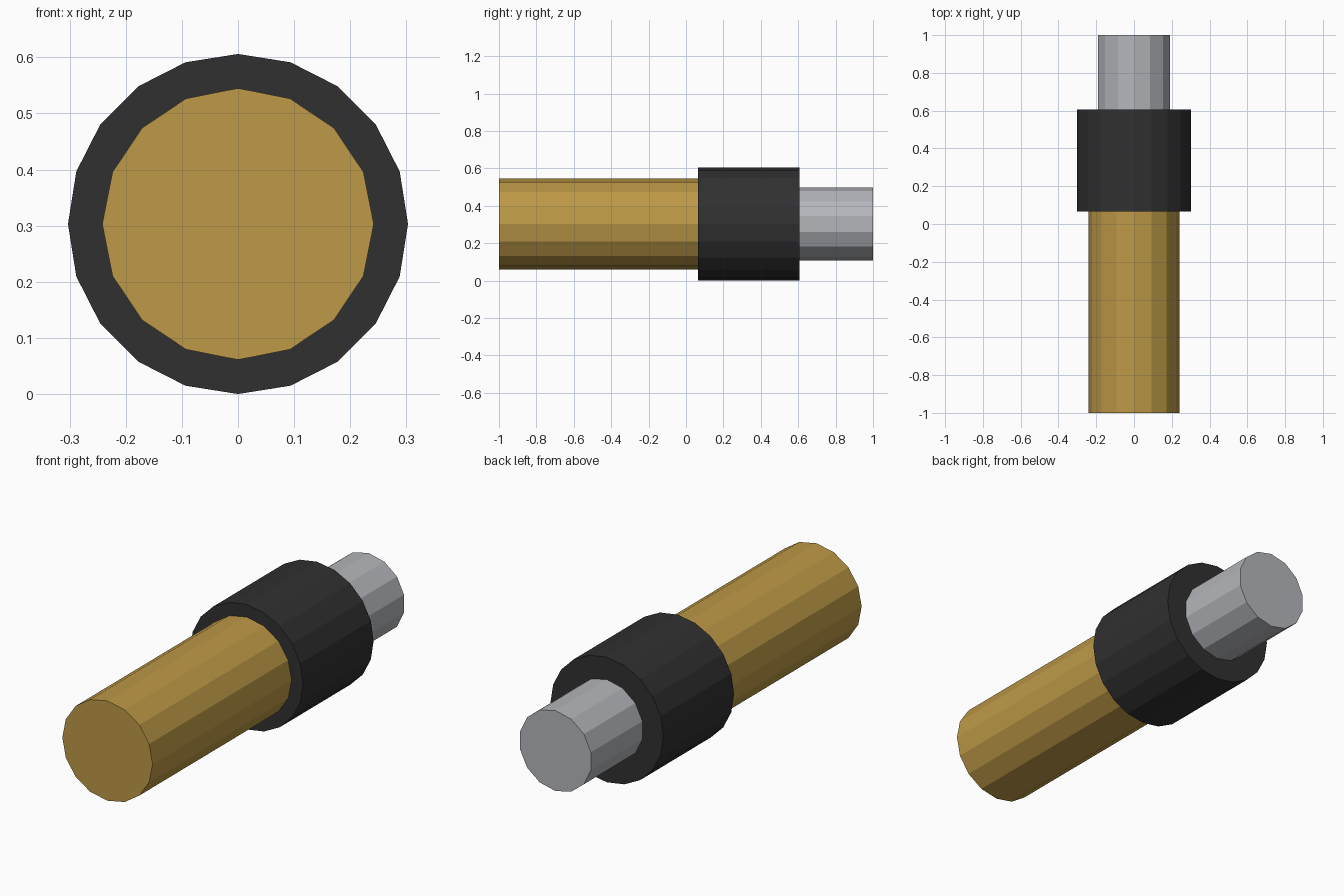
import bpy
import math

if "Cube" in bpy.data.objects:
    bpy.data.objects.remove(bpy.data.objects["Cube"])

AXIS_Z = 0.303  # height of the shared centre line


def material(name, rgb):
    mat = bpy.data.materials.new(name)
    mat.diffuse_color = (*rgb, 1.0)
    mat.use_nodes = True
    mat.node_tree.nodes["Principled BSDF"].inputs["Base Color"].default_value = mat.diffuse_color
    return mat


def rod(name, sides, radius, y0, y1, mat):
    """Flat-shaded prism lying along y, with one corner pointing up."""
    bpy.ops.mesh.primitive_cylinder_add(
        vertices=sides, radius=radius, depth=y1 - y0,
        location=(0, (y0 + y1) / 2, AXIS_Z), rotation=(math.pi / 2, 0, 0))
    obj = bpy.context.object
    obj.name = name
    obj.data.materials.append(mat)
    return obj


brass = material("brass", (0.51, 0.32, 0.063))
black = material("black", (0.030, 0.030, 0.030))
steel = material("steel grey", (0.46, 0.47, 0.50))

# Long front barrel, thick collar and short rear pin
rod("front_barrel", 16, 0.242, -1.0, 0.075, brass)
rod("collar", 20, 0.303, 0.065, 0.606, black)
rod("rear_pin", 14, 0.195, 0.596, 1.0, steel)
